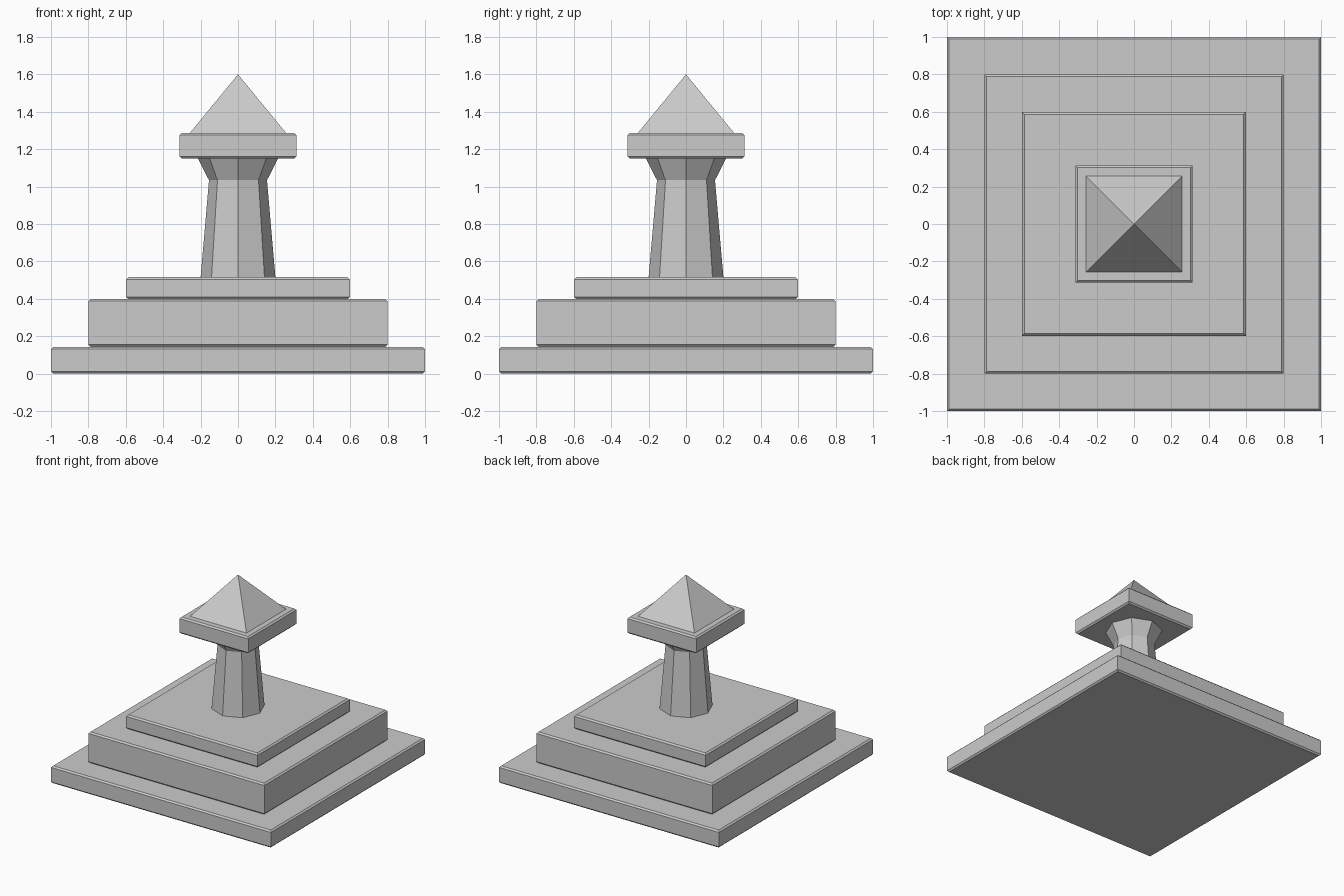
import bpy, bmesh, math

if "Cube" in bpy.data.objects:
    bpy.data.objects.remove(bpy.data.objects["Cube"])


def turned(name, sides, profile, start):
    """Flat-faced solid from stacked polygon rings (radius, z); radius 0 is a point."""
    bm = bmesh.new()
    rings = []
    for r, z in profile:
        if r == 0:
            rings.append([bm.verts.new((0, 0, z))] * sides)
        else:
            angles = [start + 2 * math.pi * i / sides for i in range(sides)]
            rings.append([bm.verts.new((r * math.cos(a), r * math.sin(a), z)) for a in angles])
    for low, high in zip(rings, rings[1:]):
        for i in range(sides):
            j = (i + 1) % sides
            corners = [low[i], low[j], high[j], high[i]]
            bm.faces.new(list(dict.fromkeys(corners)))
    bm.faces.new(rings[0][::-1])
    if profile[-1][0] > 0:
        bm.faces.new(rings[-1])
    mesh = bpy.data.meshes.new(name)
    bm.to_mesh(mesh)
    bm.free()
    obj = bpy.data.objects.new(name, mesh)
    bpy.context.collection.objects.link(obj)
    return obj


def slab(name, half, z0, z1, c=0.012):
    """Square slab with chamfered top and bottom rims."""
    k = math.sqrt(2)
    profile = [((half - c) * k, z0), (half * k, z0 + c),
               (half * k, z1 - c), ((half - c) * k, z1)]
    return turned(name, 4, profile, math.pi / 4)


# Stepped base
slab("base_step_lower", 1.0, 0.0, 0.143)
slab("base_step_middle", 0.8, 0.143, 0.399)
slab("base_step_upper", 0.598, 0.399, 0.516)

# Tapered octagonal column with flared neck
turned("column", 8, [(0.2, 0.516), (0.155, 1.034), (0.214, 1.15)], 0)

# Square cap and pyramid roof
slab("cap_slab", 0.313, 1.15, 1.287)
turned("pyramid_top", 4, [(0.257 * math.sqrt(2), 1.287), (0, 1.6)], math.pi / 4)
